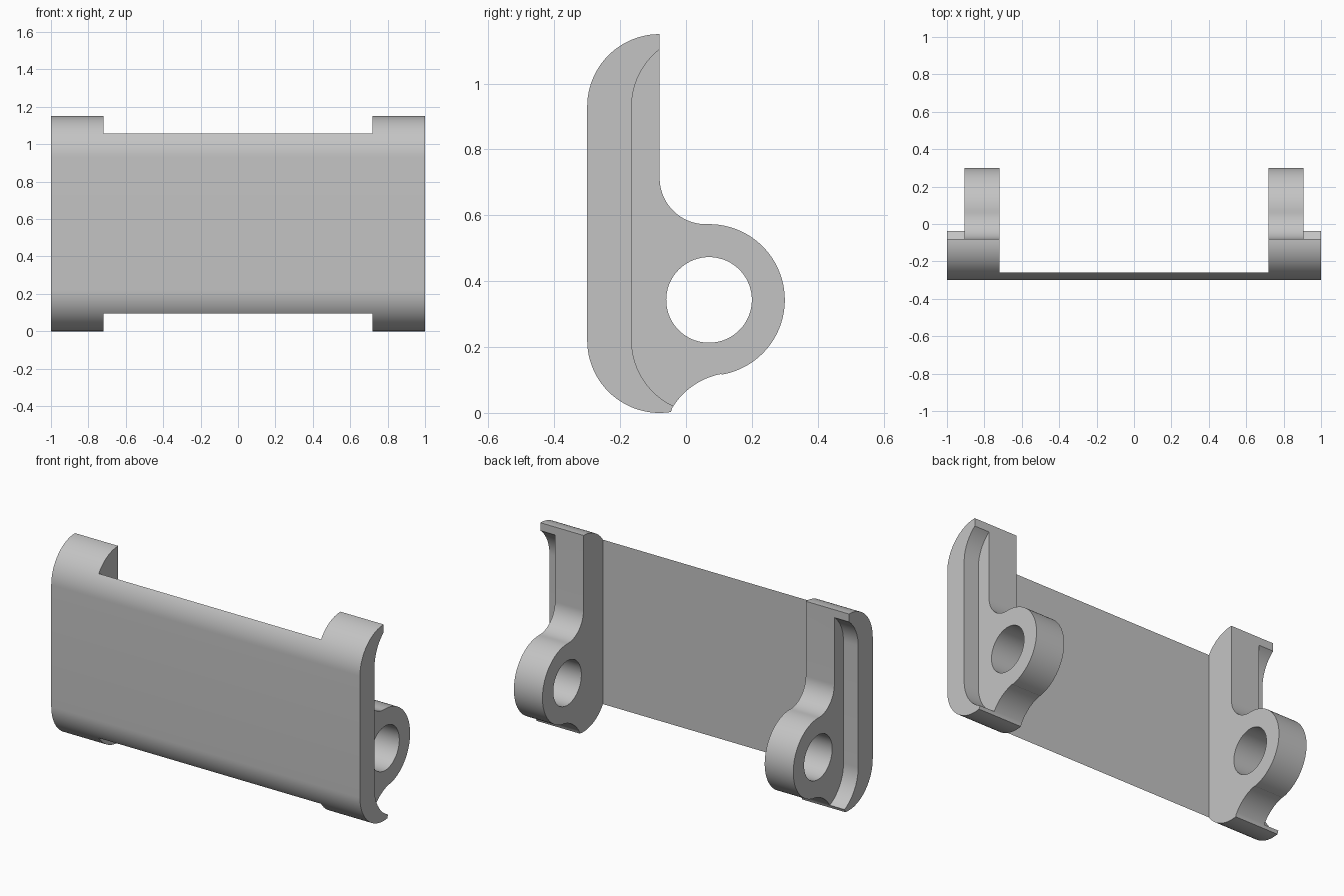
import bpy, bmesh, math

if "Cube" in bpy.data.objects:
    bpy.data.objects.remove(bpy.data.objects["Cube"])


def arc(cy, cz, r, a0, a1, n=24):
    """Points of an arc in the y-z plane, angles in degrees."""
    angles = [math.radians(a0 + (a1 - a0) * i / n) for i in range(n + 1)]
    return [(cy + r * math.cos(a), cz + r * math.sin(a)) for a in angles]


def extrude(name, profile, x0, x1):
    """Solid made by sweeping a y-z profile along x."""
    bm = bmesh.new()
    face = bm.faces.new([bm.verts.new((x0, y, z)) for y, z in profile])
    new = bmesh.ops.extrude_face_region(bm, geom=[face])["geom"]
    bmesh.ops.translate(bm, vec=(x1 - x0, 0, 0),
                        verts=[v for v in new if isinstance(v, bmesh.types.BMVert)])
    bmesh.ops.recalc_face_normals(bm, faces=bm.faces)
    mesh = bpy.data.meshes.new(name)
    bm.to_mesh(mesh)
    bm.free()
    obj = bpy.data.objects.new(name, mesh)
    bpy.context.collection.objects.link(obj)
    return obj


def cut(target, cutter):
    """Subtract the cutter and remove it."""
    mod = target.modifiers.new("cut", 'BOOLEAN')
    mod.operation = 'DIFFERENCE'
    mod.solver = 'EXACT'
    mod.object = cutter
    bpy.context.view_layer.objects.active = target
    bpy.ops.object.modifier_apply(modifier=mod.name)
    bpy.data.objects.remove(cutter)


# Full side profile: rounded front, lower hollow, round lug, upper fillet
side = (arc(-0.08, 0.93, 0.22, 90, 180)
        + arc(-0.08, 0.22, 0.22, 180, 279)
        + arc(0.148, -0.10, 0.222, 148.8, 101, 16)
        + arc(0.07, 0.343, 0.23, -80, 90, 48)
        + arc(0.06, 0.713, 0.14, 270, 180))
bracket = extrude("hinge_bracket", side, -1, 1)

# Open middle, leaving only the thin front plate
cut(bracket, extrude("middle_cutter",
                     [(-0.26, -0.2), (0.6, -0.2), (0.6, 1.4), (-0.26, 1.4)], -0.72, 0.72))

# Recess on the outer side of each end, leaving a curved front lip
pocket = (arc(0.055, 0.93, 0.22, 90, 180) + arc(0.055, 0.22, 0.22, 180, 270)
          + [(0.6, 0.0), (0.6, 1.15)])
for s in (-1, 1):
    cut(bracket, extrude("pocket_cutter", pocket, s * 0.905, s * 1.2))

# Pin hole through both lugs
cut(bracket, extrude("pin_hole_cutter", arc(0.07, 0.343, 0.13, 0, 357.5, 143)[::2], -1.3, 1.3))

# Single grey finish
grey = bpy.data.materials.new("plain grey")
grey.diffuse_color = (0.55, 0.55, 0.55, 1)
grey.use_nodes = True
grey.node_tree.nodes["Principled BSDF"].inputs["Base Color"].default_value = grey.diffuse_color
bracket.data.materials.clear()
bracket.data.materials.append(grey)
for p in bracket.data.polygons:
    p.material_index = 0

bpy.ops.object.select_all(action='DESELECT')
bracket.select_set(True)
bpy.context.view_layer.objects.active = bracket
bpy.ops.object.shade_smooth_by_angle(angle=math.radians(25))
